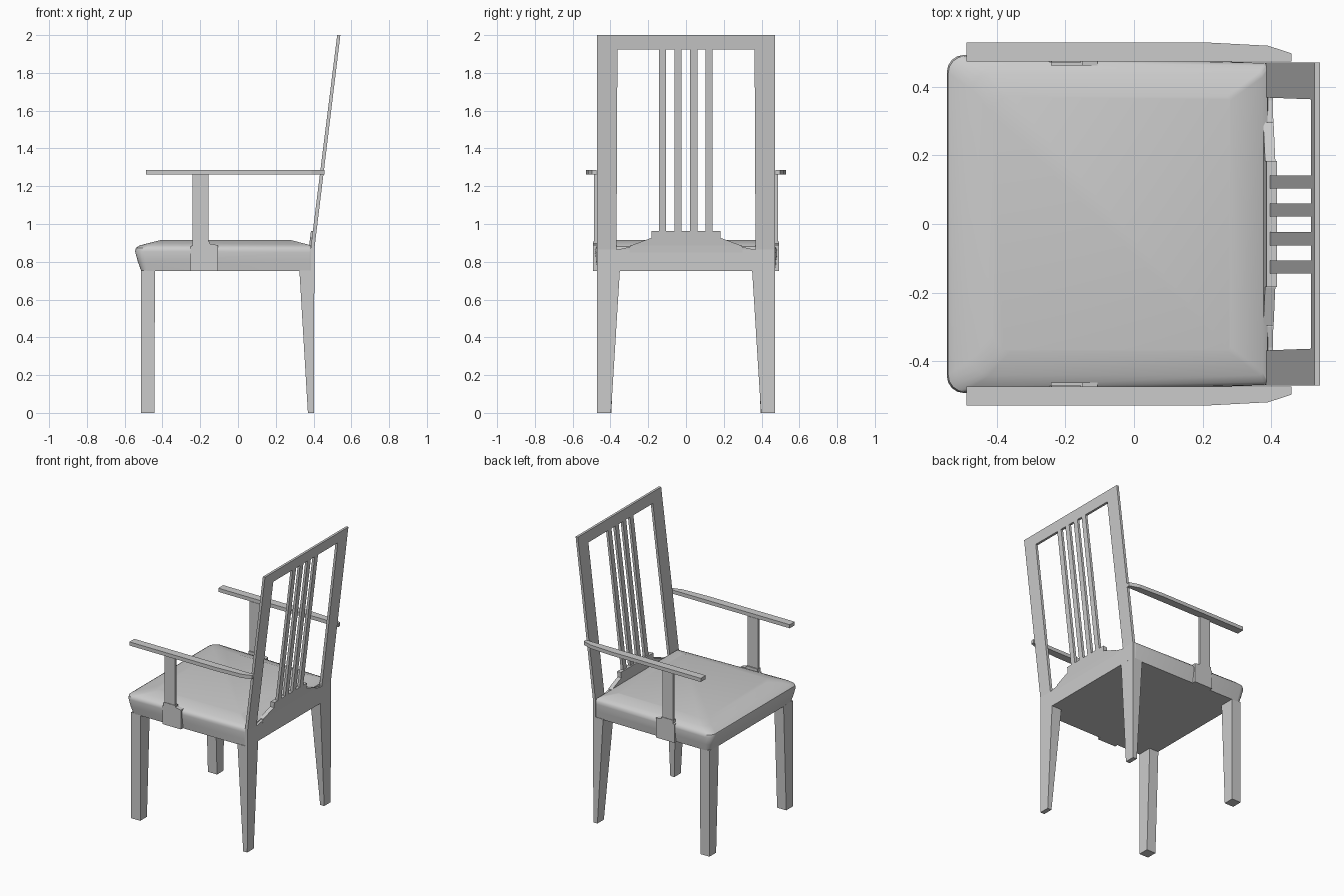
import bpy, bmesh, math

if "Cube" in bpy.data.objects:
    bpy.data.objects.remove(bpy.data.objects["Cube"])


def finish(name, bm, smooth=None):
    bmesh.ops.remove_doubles(bm, verts=bm.verts, dist=1e-5)
    bmesh.ops.recalc_face_normals(bm, faces=bm.faces)
    mesh = bpy.data.meshes.new(name)
    bm.to_mesh(mesh)
    bm.free()
    ob = bpy.data.objects.new(name, mesh)
    bpy.context.collection.objects.link(ob)
    if smooth:
        bpy.ops.object.select_all(action='DESELECT')
        ob.select_set(True)
        bpy.context.view_layer.objects.active = ob
        bpy.ops.object.shade_smooth_by_angle(angle=math.radians(smooth))
    return ob


def loft(name, rings, smooth=None):
    """Closed skin through rings holding equal numbers of points."""
    bm = bmesh.new()
    rows = [[bm.verts.new(p) for p in ring] for ring in rings]
    n = len(rows[0])
    for a, b in zip(rows, rows[1:]):
        for i in range(n):
            j = (i + 1) % n
            bm.faces.new((a[i], a[j], b[j], b[i]))
    bm.faces.new(rows[0][::-1])
    bm.faces.new(rows[-1])
    return finish(name, bm, smooth)


def rect(z, x0, x1, y0, y1):
    return [(x0, y0, z), (x1, y0, z), (x1, y1, z), (x0, y1, z)]


# The back is upright to KINK, then leans rearward and gets thinner
KINK = 0.865


def back_x(z, inset=0.0):
    t = max(0, (z - KINK) / (2 - KINK))
    return 0.384 + 0.141 * t - inset, 0.404 + 0.138 * t


def back_part(name, rows, inset=0.0):
    return loft(name, [rect(z, *back_x(z, inset), y0, y1) for z, y0, y1 in rows])


# Seat cushion: bulging sides, crowned top, slightly narrower at the rear
def seat_ring(z, x0, x1, yf, yb, r, zb):
    ring = []
    corners = [(x0, -yf, 180, r), (x1, -yb, 270, 0.012),
               (x1, yb, 0, 0.012), (x0, yf, 90, r)]
    for x, y, start, rad in corners:
        cx = x + rad if x == x0 else x - rad
        cy = y - math.copysign(rad, y)
        for k in range(5):
            a = math.radians(start + 22.5 * k)
            px = cx + rad * math.cos(a)
            ring.append((px, cy + rad * math.sin(a), zb if x == x1 else z))
    return ring


loft("seat", [
    seat_ring(0.750, -0.512, 0.390, 0.470, 0.466, 0.03, 0.750),
    seat_ring(0.800, -0.530, 0.390, 0.482, 0.468, 0.04, 0.800),
    seat_ring(0.855, -0.545, 0.390, 0.492, 0.470, 0.05, 0.850),
    seat_ring(0.873, -0.541, 0.390, 0.489, 0.468, 0.05, 0.868),
    seat_ring(0.886, -0.522, 0.388, 0.475, 0.460, 0.05, 0.880),
    seat_ring(0.900, -0.470, 0.375, 0.440, 0.440, 0.05, 0.890),
    seat_ring(0.915, -0.410, 0.280, 0.370, 0.370, 0.05, 0.915),
], smooth=35)

# Back frame
back_part("back_apron", [(0.75, -0.47, 0.47), (KINK, -0.47, 0.47)])
back_part("top_rail", [(1.925, -0.47, 0.47), (2.0, -0.47, 0.47)])
back_part("lower_back_crest", [(KINK, -0.36, 0.36), (0.878, -0.30, 0.30)])
back_part("slat_shoe", [(0.85, -0.30, 0.30), (0.885, -0.295, 0.295),
                        (0.925, -0.187, 0.187), (0.926, -0.183, 0.183),
                        (0.963, -0.183, 0.183)], inset=0.01)
for i, y in enumerate((-0.125, -0.043, 0.041, 0.122)):
    back_part(f"back_slat_{i + 1}", [(0.96, y - 0.019, y + 0.019),
                                     (1.93, y - 0.019, y + 0.019)])

# Arm outlines: top view for the rest, side view for the post
ARM = [(-0.487, 0.473), (0.458, 0.473), (0.458, 0.497), (0.39, 0.519),
       (0.20, 0.529), (-0.487, 0.529)]
POST = [(-0.24, 0.87), (-0.155, 0.87), (-0.155, 1.262), (-0.24, 1.262)]
BRACKET = [(-0.252, 0.75), (-0.106, 0.75), (-0.106, 0.888), (-0.15, 0.896),
           (-0.15, 0.908), (-0.242, 0.908), (-0.242, 0.885), (-0.252, 0.88)]

for side, s in (("right", -1), ("left", 1)):
    back_part(f"back_stile_{side}", [(KINK, s * 0.368, s * 0.47),
                                     (1.93, s * 0.363, s * 0.47)])
    # Tapered legs
    loft(f"front_leg_{side}", [rect(0, -0.514, -0.442, s * 0.395, s * 0.47),
                               rect(0.755, -0.514, -0.440, s * 0.365, s * 0.47)])
    loft(f"rear_leg_{side}", [rect(0, 0.37, 0.402, s * 0.397, s * 0.47),
                              rect(0.755, 0.325, 0.404, s * 0.35, s * 0.47)])
    # Armrest, its post and the bracket on the seat side
    loft(f"armrest_{side}", [[(x, s * y, z) for x, y in ARM]
                             for z in (1.261, 1.287)])
    loft(f"arm_post_{side}", [[(x, s * y, z) for x, z in POST]
                              for y in (0.470, 0.488)])
    loft(f"arm_bracket_{side}", [[(x, s * y, z) for x, z in BRACKET]
                                 for y in (0.462, 0.492)])
